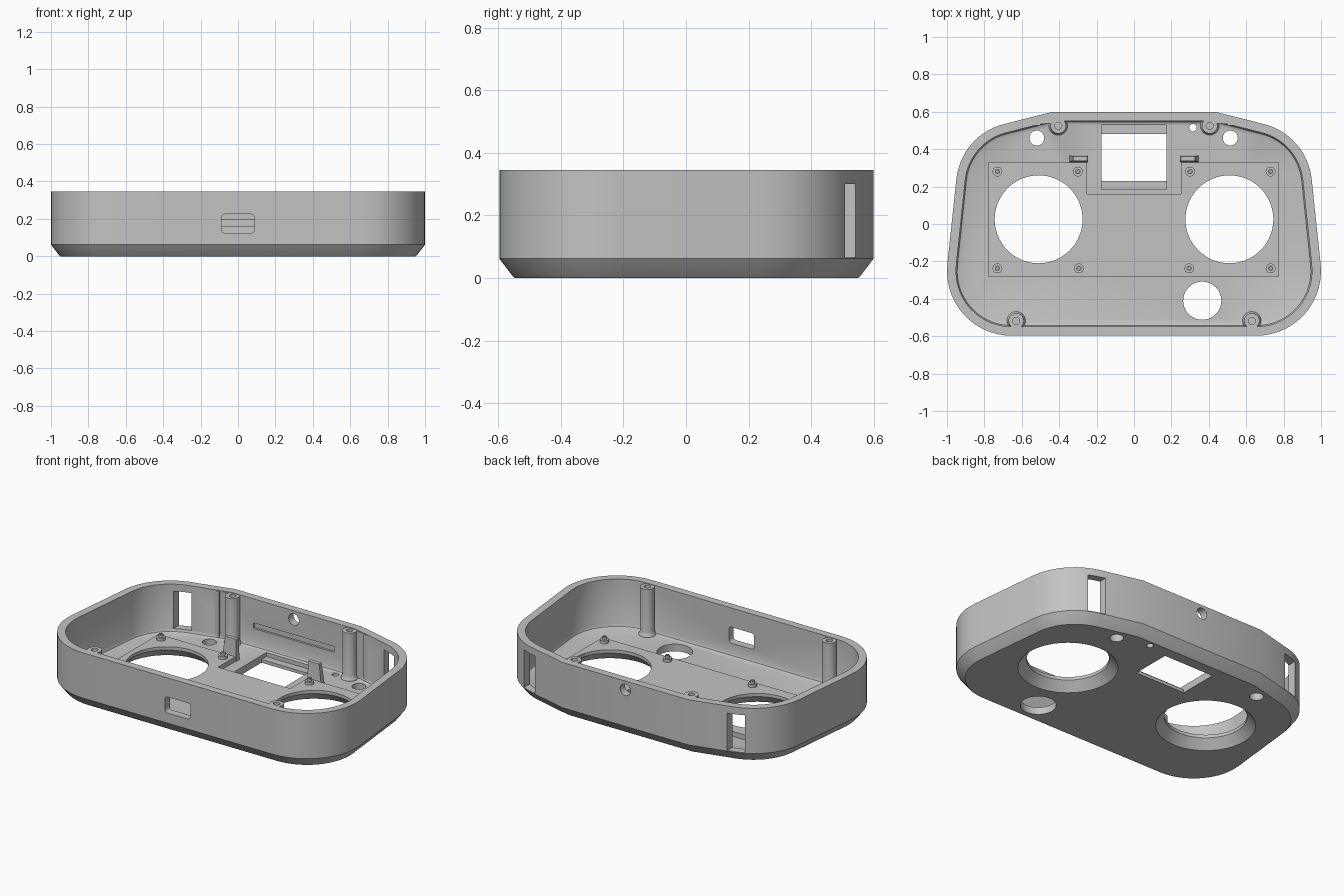
import bpy, bmesh, math
from mathutils import Vector

cube = bpy.data.objects.get("Cube")
if cube:
    bpy.data.objects.remove(cube)

grey = bpy.data.materials.new("mid grey")
grey.use_nodes = True
GREY = (0.55, 0.55, 0.55, 1)
grey.diffuse_color = GREY
grey.node_tree.nodes["Principled BSDF"].inputs["Base Color"].default_value = GREY

FLOOR, PANEL, TOP = 0.045, 0.075, 0.345


def loft(name, rings):
    """Skin a stack of closed rings and cap both ends."""
    bm = bmesh.new()
    loops = [[bm.verts.new(p) for p in ring] for ring in rings]
    for a, b in zip(loops, loops[1:]):
        for i in range(len(a)):
            j = (i + 1) % len(a)
            bm.faces.new((a[i], a[j], b[j], b[i]))
    bm.faces.new(loops[0][::-1])
    bm.faces.new(loops[-1])
    bmesh.ops.recalc_face_normals(bm, faces=bm.faces)
    mesh = bpy.data.meshes.new(name)
    bm.to_mesh(mesh)
    bm.free()
    mesh.materials.append(grey)
    obj = bpy.data.objects.new(name, mesh)
    bpy.context.collection.objects.link(obj)
    return obj


def prism(name, points, z0, z1):
    return loft(name, [[(x, y, z) for x, y in points] for z in (z0, z1)])


def box(name, x0, x1, y0, y1, z0, z1):
    return prism(name, [(x0, y0), (x1, y0), (x1, y1), (x0, y1)], z0, z1)


def lathe(name, x, y, profile, n=40):
    """Round part from (radius, height) pairs."""
    turn = [2 * math.pi * i / n for i in range(n)]
    return loft(name, [[(x + r * math.cos(a), y + r * math.sin(a), z) for a in turn]
                       for r, z in profile])


def cut(target, *cutters):
    for cutter in cutters:
        mod = target.modifiers.new("cut", 'BOOLEAN')
        mod.operation, mod.solver, mod.object = 'DIFFERENCE', 'EXACT', cutter
        bpy.context.view_layer.objects.active = target
        bpy.ops.object.modifier_apply(modifier=mod.name)


def discard(cutters):
    for cutter in cutters:
        bpy.data.objects.remove(cutter)


def fillet(before, corner, after, r, steps=14):
    """Points of an arc that rounds one corner."""
    p, c, q = Vector(before), Vector(corner), Vector(after)
    u, v = (p - c).normalized(), (q - c).normalized()
    half = u.angle(v) / 2
    centre = c + (u + v).normalized() * r / math.sin(half)
    start = c + u * r / math.tan(half) - centre
    end = c + v * r / math.tan(half) - centre
    a0 = math.atan2(start.y, start.x)
    sweep = (math.atan2(end.y, end.x) - a0 + math.pi) % (2 * math.pi) - math.pi
    angles = [a0 + sweep * i / steps for i in range(steps + 1)]
    return [centre + r * Vector((math.cos(a), math.sin(a))) for a in angles]


# Case outline: left half going up, then mirrored
low, high, back = (-1.038, -0.597), (-0.925, 0.476), (-0.435, 0.6)
half = fillet((0, -0.597), low, high, 0.345) + fillet(low, high, back, 0.34) + [Vector(back)]
outline = half + [Vector((-p.x, p.y)) for p in reversed(half)]


def inset(d, z):
    ring = []
    for i, p in enumerate(outline):
        a = (p - outline[i - 1]).normalized()
        b = (outline[(i + 1) % len(outline)] - p).normalized()
        # The outline runs clockwise, so inward is to the right
        na, nb = Vector((a.y, -a.x)), Vector((b.y, -b.x))
        s = p + (na + nb) * d / (1 + na.dot(nb))
        ring.append((s.x, s.y, z))
    return ring


# Hollow case with chamfered underside
case = loft("case_shell", [inset(d, z) for d, z in (
    (0.05, 0), (0.042, 0.007), (0, 0.062), (0, TOP),
    (0.048, TOP), (0.048, 0.065), (0.054, 0.051), (0.068, FLOOR))])

# Raised mounting panel with a notch for the window
panel = prism("mounting_panel", [
    (-0.78, -0.28), (0.775, -0.28), (0.775, 0.33), (0.25, 0.33),
    (0.25, 0.16), (-0.25, 0.16), (-0.25, 0.33), (-0.78, 0.33)], FLOOR - 0.005, PANEL)

# Large round openings, flared underneath
big = [lathe("opening_cutter", x, 0.025, [(0.293, -0.01), (0.235, 0.055), (0.235, 0.2)], 64)
       for x in (-0.51, 0.51)]
cut(case, *big)
cut(panel, *big)
discard(big)

# Floor holes
holes = [lathe("hole_cutter", x, y, [(r, -0.1), (r, 0.2)]) for x, y, r in (
    (0.365, -0.41, 0.102), (-0.52, 0.46, 0.04), (0.515, 0.46, 0.04), (0.315, 0.515, 0.02))]
# Window with a shallow seat around it
holes.append(box("seat_cutter", -0.175, 0.175, 0.185, 0.53, 0.02, 0.15))
holes.append(box("window_cutter", -0.175, 0.175, 0.23, 0.482, -0.1, 0.1))
# Groove inside the back wall
holes.append(box("groove_cutter", -0.28, 0.28, 0.5, 0.565, 0.16, 0.195))
# Side slots near the back corners
for s in (-1, 1):
    pts = [(0.665, 0.4), (0.765, 0.4), (0.765, 0.65), (0.665, 0.65)]
    holes.append(prism("slot_cutter", [(s * x, y) for x, y in pts], 0.066, 0.3))
# Rounded connector slot in the front wall
w, h, r = 0.088, 0.05, 0.018
slot = []
for k, (sx, sz) in enumerate(((1, 1), (-1, 1), (-1, -1), (1, -1))):
    for i in range(7):
        a = math.pi / 2 * (k + i / 6)
        slot.append((sx * (w - r) + r * math.cos(a), 0.175 + sz * (h - r) + r * math.sin(a)))
holes.append(loft("connector_cutter", [[(x, y, z) for x, z in slot] for y in (-0.7, -0.5)]))
# Round hole in the back wall
ring = [2 * math.pi * i / 32 for i in range(32)]
holes.append(loft("cable_cutter", [[(0.036 * math.cos(a), y, 0.29 + 0.036 * math.sin(a))
                                    for a in ring] for y in (0.5, 0.7)]))
cut(case, *holes)
discard(holes)

# Tall screw posts with flared feet and blind holes
for x, y in ((0.405, 0.525), (0.63, -0.518)):
    for s, side in ((1, "left"), (-1, "right")):
        lathe(f"{side}_{'back' if y > 0 else 'front'}_post", s * x, y, [
            (0.05, FLOOR - 0.01), (0.05, FLOOR + 0.004), (0.044, FLOOR + 0.015),
            (0.041, FLOOR + 0.03), (0.041, TOP - 0.003), (0.019, TOP - 0.003),
            (0.019, TOP - 0.12)])

# Small standoffs around the openings
for x, y in ((0.73, 0.28), (0.3, 0.28), (0.73, -0.237), (0.295, -0.237)):
    for s in (1, -1):
        lathe("standoff", s * x, y, [
            (0.026, PANEL - 0.01), (0.026, PANEL + 0.018), (0.014, PANEL + 0.018),
            (0.014, PANEL + 0.034), (0.007, PANEL + 0.034), (0.007, PANEL + 0.01)], 24)

for s, side in ((1, "left"), (-1, "right")):
    # Tapered clips beside the window
    lower, upper = (0.245, 0.345, 0.332, 0.366), (0.25, 0.325, 0.338, 0.362)
    loft(f"{side}_clip", [[(s * x0, y0, z), (s * x1, y0, z), (s * x1, y1, z), (s * x0, y1, z)]
                          for (x0, x1, y0, y1), z in ((lower, FLOOR - 0.005), (upper, 0.18))])
    # Wall ribs between the back posts and the side slots
    prism(f"{side}_wall_rib", [(s * x, y) for x, y in (
        (0.42, 0.538), (0.5, 0.535), (0.5, 0.526), (0.56, 0.526), (0.56, 0.545), (0.42, 0.58))],
        FLOOR - 0.005, TOP - 0.004)

# Smooth curved walls, sharp edges kept
bpy.ops.object.select_all(action='DESELECT')
for obj in bpy.context.scene.objects:
    if obj.type == 'MESH':
        obj.select_set(True)
        bpy.context.view_layer.objects.active = obj
bpy.ops.object.shade_smooth_by_angle(angle=math.radians(25))
